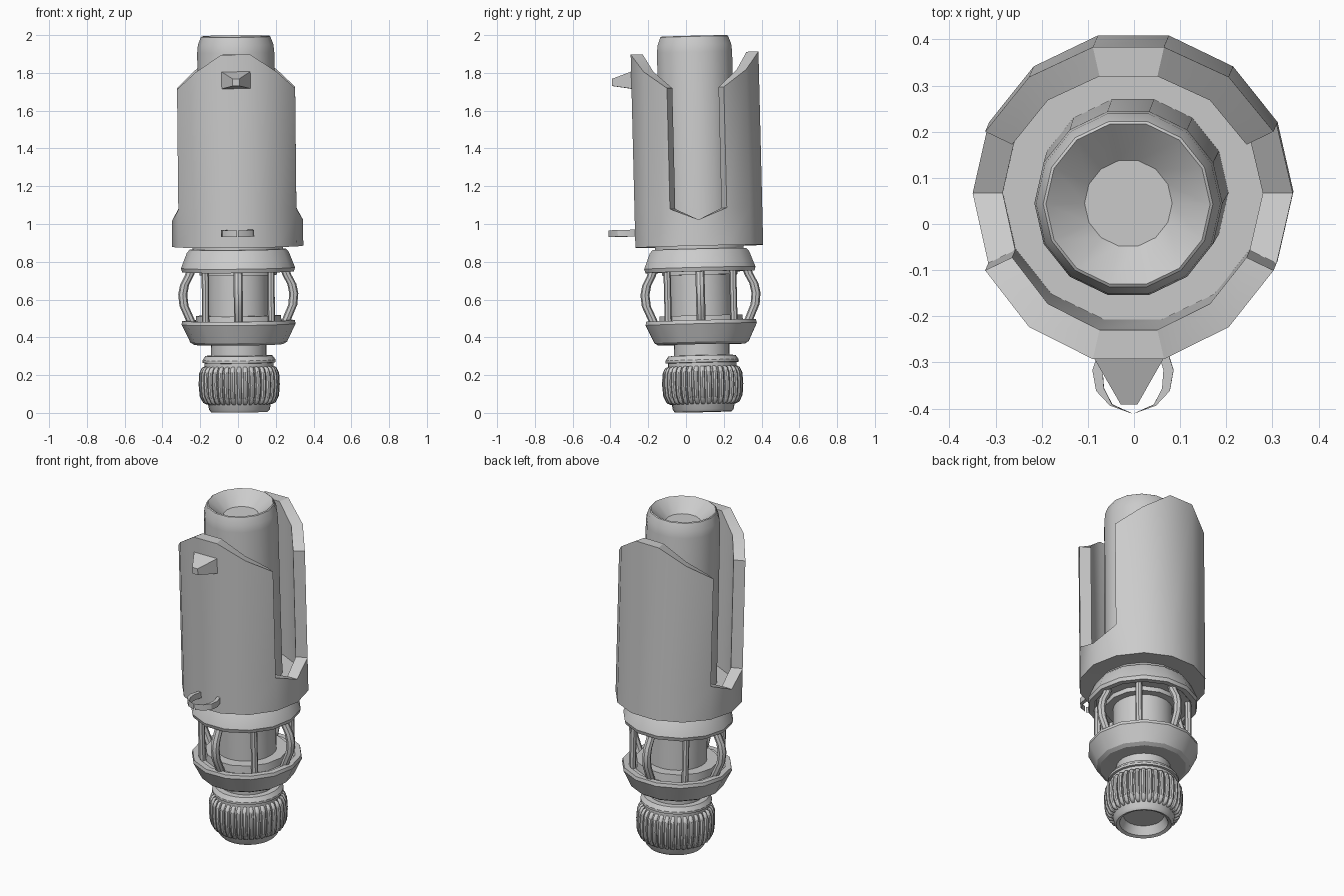
import bpy, bmesh, math
from mathutils import Matrix, Vector

if "Cube" in bpy.data.objects:
    bpy.data.objects.remove(bpy.data.objects["Cube"])

# The whole device leans slightly off vertical
LEAN = (Matrix.Translation((0.008, 0.092, 0)) @ Matrix.Rotation(0.0245, 4, 'X')
        @ Matrix.Rotation(-0.0105, 4, 'Y'))
N = 14


def finish(bm, name, angle=32):
    bmesh.ops.recalc_face_normals(bm, faces=bm.faces)
    bm.transform(LEAN)
    me = bpy.data.meshes.new(name)
    bm.to_mesh(me)
    bm.free()
    ob = bpy.data.objects.new(name, me)
    bpy.context.collection.objects.link(ob)
    bpy.ops.object.select_all(action='DESELECT')
    ob.select_set(True)
    bpy.context.view_layer.objects.active = ob
    if angle:
        bpy.ops.object.shade_smooth_by_angle(angle=math.radians(angle))
    return ob


def pol(r, a, z):
    return Vector((r * math.cos(a), r * math.sin(a), z))


def skin(bm, rings):
    """Bridge successive vertex rings and cap both ends."""
    vs = [[bm.verts.new(p) for p in ring] for ring in rings]
    n = len(vs[0])
    for a, b in zip(vs, vs[1:]):
        for i in range(n):
            j = (i + 1) % n
            bm.faces.new((a[i], a[j], b[j], b[i]))
    bm.faces.new(vs[0][::-1])
    bm.faces.new(vs[-1])


def lathe(name, profile, n=N):
    bm = bmesh.new()
    skin(bm, [[pol(r, 2 * math.pi * i / n, z) for i in range(n)] for r, z in profile])
    return finish(bm, name)


def bars(name, path, angles, n=8):
    """Upright rods following a (radius, z, thickness) path at each angle."""
    bm = bmesh.new()
    for a in angles:
        skin(bm, [[pol(r, a, z) + pol(t, 2 * math.pi * i / n, 0) for i in range(n)]
                  for r, z, t in path])
    return finish(bm, name, 40)


# Emitter barrel with funnel mouth
lathe("barrel", [(0.207, 0.97), (0.204, 1.91), (0.2, 1.95), (0.184, 1.992),
                 (0.178, 1.996), (0.095, 1.925)])

# Slotted outer sleeve: two shaped panels rising from a notched ring
bm = bmesh.new()
RO, RI, Z0, FLOOR = 0.347, 0.282, 0.882, 0.98
tops = {1: 1.72, 2: 1.81, 3: 1.905, 4: 1.905, 5: 1.81, 6: 1.72}
tops.update({k + 7: z for k, z in list(tops.items())})


def col(k):
    a = 2 * math.pi * k / N
    low = 1.02 if k % 7 == 0 else 1.08
    top = tops.get(k, low)
    keys = [("b_in", 0.23, Z0 + 0.004), ("b", RO, Z0), ("lo", RO, low), ("to", RO, top),
            ("ti", RI, top), ("li", RI, low), ("f", RI, FLOOR), ("fi", 0.19, FLOOR)]
    return {key: bm.verts.new(pol(r, a, z)) for key, r, z in keys}


cols = [col(k) for k in range(N)]
for k in range(N):
    c, d = cols[k], cols[(k + 1) % N]
    slot = k % 7 == 0 or (k + 1) % 7 == 0
    order = (["b_in", "b", "lo", "li", "f", "fi"] if slot else
             ["b_in", "b", "lo", "to", "ti", "li", "f", "fi"])
    for p, q in zip(order, order[1:]):
        bm.faces.new((c[p], d[p], d[q], c[q]))
    if k % 7 in (1, 6):
        bm.faces.new([c[p] for p in ("lo", "to", "ti", "li")])
bmesh.ops.delete(bm, geom=[v for v in bm.verts if not v.link_faces], context='VERTS')
finish(bm, "outer_sleeve")

# Wedge-shaped sight on the front
bm = bmesh.new()
skin(bm, [[(sx * w, y, hi if sz else lo) for sx, sz in ((-1, 0), (1, 0), (1, 1), (-1, 1))]
          for w, y, lo, hi in ((0.076, -0.325, 1.725, 1.815), (0.076, -0.338, 1.725, 1.815),
                               (0.018, -0.44, 1.742, 1.78))])
finish(bm, "front_sight", 0)

# Belt loop: two mirrored crescents
bm = bmesh.new()
outer = [(0.07, -0.33), (0.088, -0.385), (0.08, -0.43), (0.05, -0.462), (0.003, -0.479)]
inner = [(0.045, -0.46), (0.063, -0.425), (0.066, -0.385), (0.05, -0.33)]
for s in (-1, 1):
    skin(bm, [[(s * x, y, z) for x, y in outer + inner] for z in (0.943, 0.978)])
finish(bm, "belt_loop")

# Collars, core and lower cup
lathe("sleeve_neck", [(0.24, 0.85), (0.24, 0.895)])
lathe("upper_collar", [(0.15, 0.73), (0.205, 0.73), (0.205, 0.757), (0.258, 0.757),
                       (0.266, 0.747), (0.296, 0.747), (0.302, 0.768), (0.27, 0.85),
                       (0.255, 0.867), (0.15, 0.867)])
lathe("core", [(0.162, 0.45), (0.162, 0.78)], 28)
lathe("lower_cup", [(0.12, 0.366), (0.235, 0.362), (0.256, 0.375), (0.302, 0.47),
                    (0.298, 0.489), (0.265, 0.489), (0.255, 0.472), (0.228, 0.472),
                    (0.225, 0.515), (0.15, 0.515)])

# Cage rods: four bowed, four straight
quarter = math.pi / 2
bars("bowed_rods", [(0.245, 0.47, 0.024), (0.262, 0.51, 0.024), (0.288, 0.57, 0.024),
                    (0.294, 0.63, 0.024), (0.284, 0.68, 0.024), (0.258, 0.73, 0.024),
                    (0.245, 0.77, 0.024)], [i * quarter for i in range(4)])
bars("straight_rods", [(0.246, 0.46, 0.019), (0.246, 0.77, 0.019)],
     [(i + 0.5) * quarter for i in range(4)])

# Pommel: neck, washers, hollow knob and grip ribs
lathe("pommel_neck", [(0.147, 0.28), (0.147, 0.38)], 28)
lathe("washer", [(0.15, 0.24), (0.182, 0.245), (0.182, 0.265), (0.194, 0.267),
                 (0.194, 0.28), (0.178, 0.303), (0.14, 0.305)], 28)
lathe("knob", [(0.11, 0.06), (0.132, 0.012), (0.15, 0.005), (0.161, 0.018), (0.166, 0.045),
               (0.188, 0.08), (0.195, 0.15), (0.19, 0.22), (0.17, 0.255), (0.12, 0.255)], 28)
bars("grip_ribs", [(0.166, 0.046, 0.007), (0.18, 0.055, 0.012), (0.197, 0.09, 0.013),
                   (0.202, 0.15, 0.013), (0.199, 0.21, 0.013), (0.186, 0.24, 0.012),
                   (0.17, 0.25, 0.007)], [2 * math.pi * i / 36 for i in range(36)])
